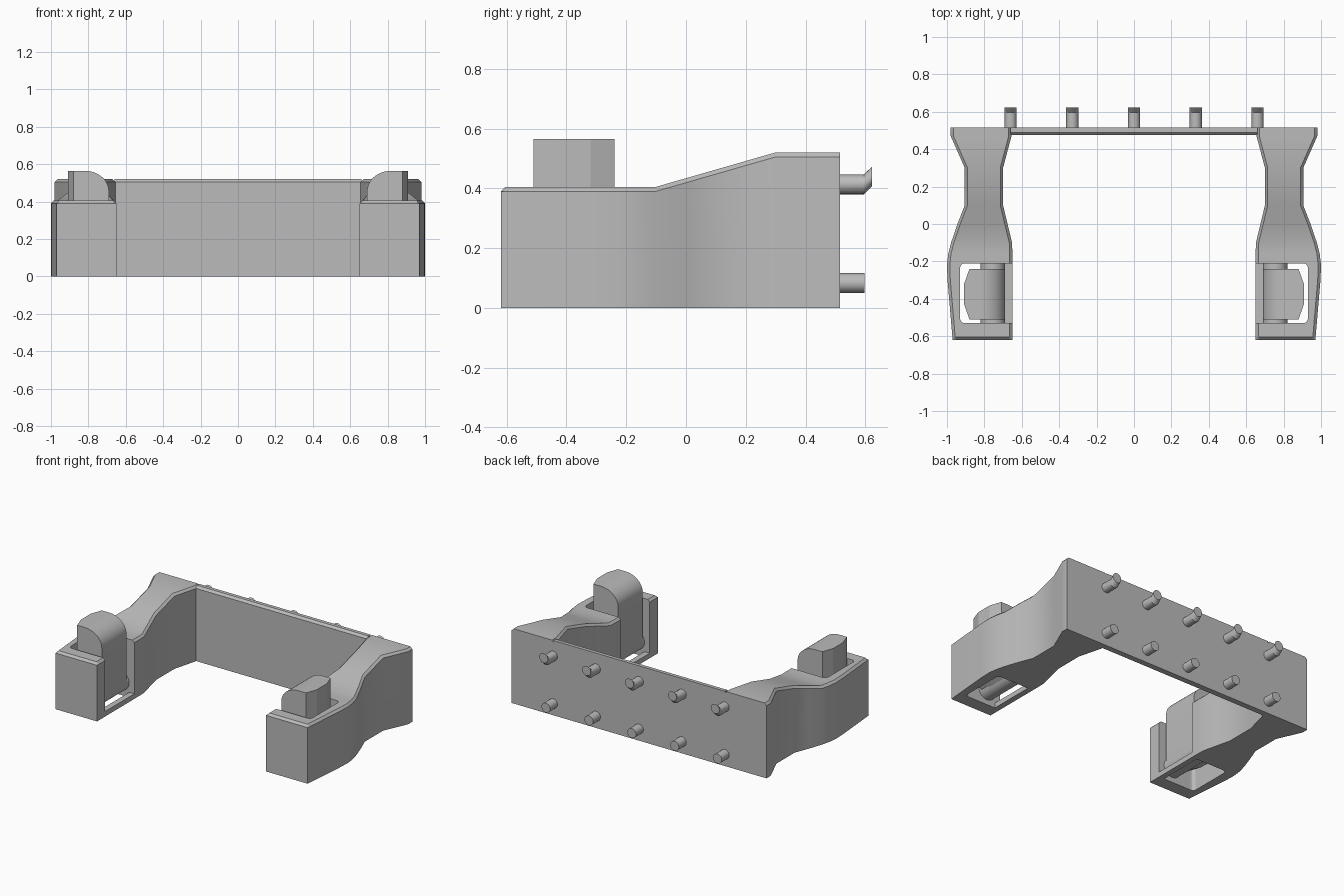
import bpy, bmesh
from math import sin, cos, pi, radians

cube = bpy.data.objects.get("Cube")
if cube:
    bpy.data.objects.remove(cube, do_unlink=True)

grey = bpy.data.materials.new("plain grey")
COLOUR = (0.5, 0.5, 0.5, 1)
grey.diffuse_color = COLOUR
grey.use_nodes = True
grey.node_tree.nodes["Principled BSDF"].inputs["Base Color"].default_value = COLOUR


def loft(name, rings, smooth=True, round_edges=None):
    """Skin a closed solid through rings that all have the same point count."""
    bm = bmesh.new()
    loops = [[bm.verts.new(p) for p in ring] for ring in rings]
    n = len(loops[0])
    for a, b in zip(loops, loops[1:]):
        for i in range(n):
            j = (i + 1) % n
            bm.faces.new((a[i], a[j], b[j], b[i]))
    bm.faces.new(loops[0])
    bm.faces.new(loops[-1])
    bmesh.ops.recalc_face_normals(bm, faces=bm.faces)
    if round_edges:
        edges = [e for e in bm.edges if round_edges(*e.verts)]
        bmesh.ops.bevel(bm, geom=edges, offset=0.025, segments=4,
                        profile=0.5, affect='EDGES')
    mesh = bpy.data.meshes.new(name)
    bm.to_mesh(mesh)
    bm.free()
    mesh.materials.append(grey)
    obj = bpy.data.objects.new(name, mesh)
    bpy.context.collection.objects.link(obj)
    select(obj)
    if smooth:
        bpy.ops.object.shade_smooth_by_angle(angle=radians(25))
    return obj


def select(obj):
    bpy.ops.object.select_all(action='DESELECT')
    obj.select_set(True)
    bpy.context.view_layer.objects.active = obj


def mirror(obj):
    select(obj)
    mod = obj.modifiers.new("mirror", 'MIRROR')
    mod.use_mirror_merge = False
    bpy.ops.object.modifier_apply(modifier=mod.name)


def along_y(profile, ys):
    return [[(x, y, z) for x, z in profile] for y in ys]


def circle(cx, cz, r, n=32):
    return [(cx + r * cos(2 * pi * i / n), cz + r * sin(2 * pi * i / n)) for i in range(n)]


C = 0.015            # top chamfer
LOW, HIGH = 0.405, 0.52
BACK = 0.515


def top_height(y):
    t = min(max((y + 0.1) / 0.4, 0), 1)
    return LOW + (HIGH - LOW) * t


# Arms: stations of (y, inner x, outer x), chamfered along the top
def section(y, xi, xo, front=False):
    z = top_height(y)
    flat = z - C if front else z
    return [(xi, y, 0), (xi, y, z - C), (xi + C, y, flat),
            (xo - C, y, flat), (xo, y, z - C), (xo, y, 0)]


stations = [(-0.605, 0.65, 0.971), (-0.3, 0.65, 0.997), (-0.22, 0.65, 1.0),
            (-0.16, 0.65, 0.993), (-0.1, 0.652, 0.978), (0, 0.676, 0.944),
            (0.1, 0.7, 0.905), (0.3, 0.7, 0.905), (0.47, 0.655, 0.98),
            (BACK, 0.655, 0.98)]
arm = loft("side_arms", [section(-0.62, 0.65, 0.97, True)] + [section(*s) for s in stations])

# Pocket through each arm, open on the inner side above a low sill
pocket = [(0.69, -0.1), (0.93, -0.1), (0.93, 0.7), (0.5, 0.7), (0.5, 0.035), (0.69, 0.035)]
cutter = loft("pocket_cutter", along_y(pocket, (-0.53, -0.21)), False,
              lambda a, b: a.co.x > 0.92 and b.co.x > 0.92 and abs(a.co.y - b.co.y) < 0.01)
cutter.hide_render = True
cut = arm.modifiers.new("pocket", 'BOOLEAN')
cut.operation = 'DIFFERENCE'
cut.solver = 'EXACT'
cut.object = cutter
select(arm)
bpy.ops.object.modifier_apply(modifier=cut.name)
bpy.data.objects.remove(cutter, do_unlink=True)
mirror(arm)

# Back plate with a chamfered front top edge
plate = [(0.475, 0), (BACK, 0), (BACK, HIGH), (0.475 + C, HIGH), (0.475, HIGH - C)]
loft("back_plate", [[(x, y, z) for y, z in plate] for x in (-0.66, 0.66)], False)

# Latches: rounded at the top and bottom, bulging on the outer side
PX, PZ, PR = 0.755, 0.1, 0.065


def latch_ring(y, xo):
    crown = [(0.82 - 0.13 * cos(a), 0.455 + 0.11 * sin(a))
             for a in (pi / 2 * i / 10 for i in range(11))]
    foot = [(PX - PR * sin(a), PZ - PR * cos(a))
            for a in (pi / 2 * i / 8 for i in range(9))]
    return [(x, y, z) for x, z in foot + crown + [(xo, 0.565), (xo, 0.12)]]


latch = loft("latches", [latch_ring(y, x) for y, x in
                         ((-0.51, 0.88), (-0.43, 0.908), (-0.32, 0.908), (-0.24, 0.88))], False)
select(latch)
bpy.ops.object.shade_smooth_by_angle(angle=radians(15))
mirror(latch)

# Pivot pins that carry the latches
mirror(loft("pivot_pins", along_y(circle(PX, PZ, PR), (-0.54, -0.2))))

# Pegs on the back: straight below, hooked upward above
for i in range(5):
    x = -0.66 + 0.33 * i
    loft(f"lower_peg_{i + 1}", along_y(circle(x, 0.083, 0.033, 24), (0.5, 0.597)))
    rings = along_y(circle(x, 0.413, 0.033, 24), (0.5, 0.595))
    rings += along_y(circle(x, 0.439, 0.033, 24), (0.622,))
    loft(f"upper_hook_{i + 1}", rings)
